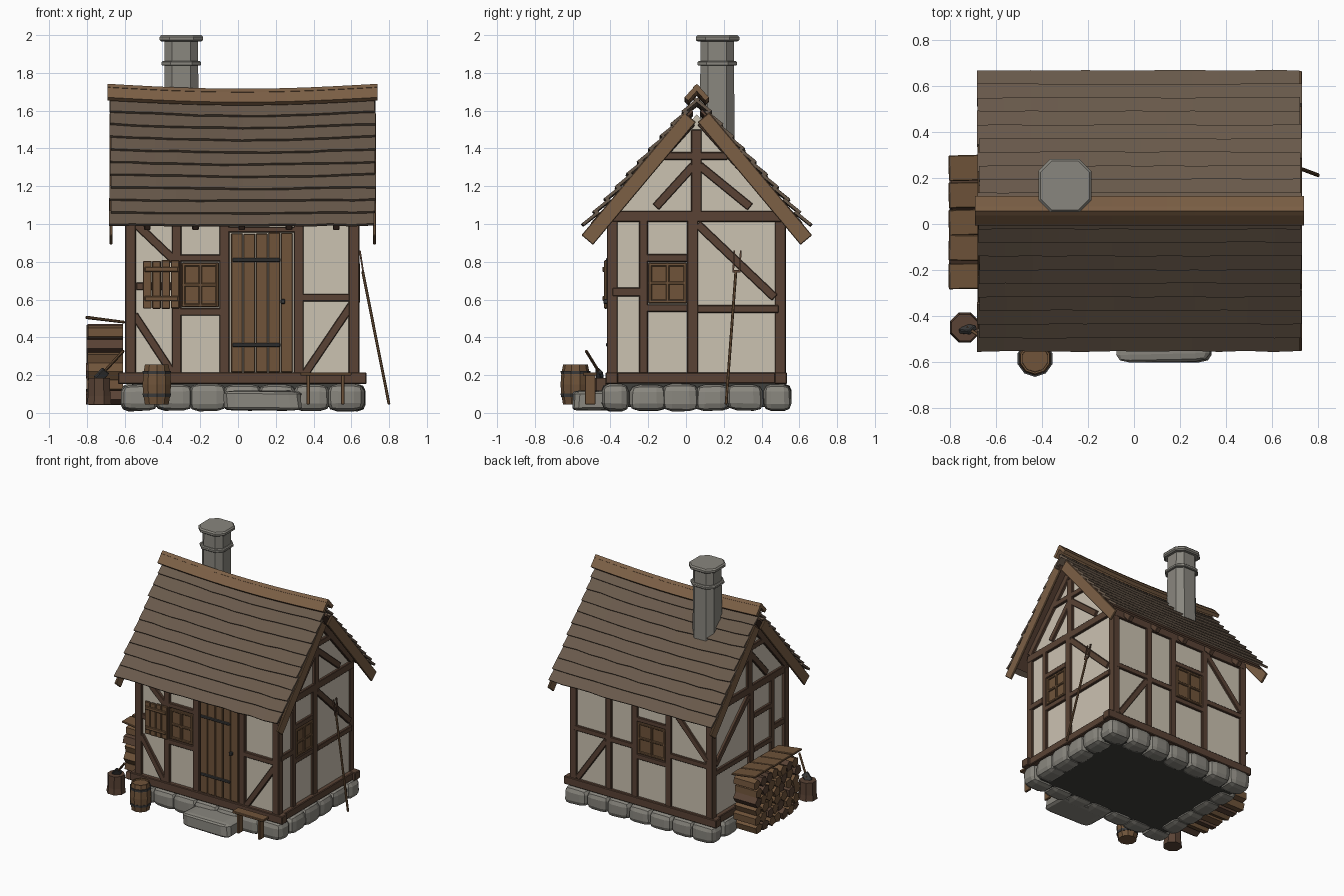
import bpy, bmesh, random
from math import sin, cos, pi
from mathutils import Vector, Matrix

if "Cube" in bpy.data.objects:
    bpy.data.objects.remove(bpy.data.objects["Cube"])

random.seed(4)
R = random.uniform
COL = dict(timber=(.10, .055, .035), plaster=(.60, .54, .44), plank=(.16, .088, .042), roof=(.14, .10, .07),
           ridge=(.20, .115, .06), stone=(.25, .24, .21), iron=(.045, .045, .045), floor=(.05, .05, .045))
MAT = {}
for k, c in COL.items():
    MAT[k] = bpy.data.materials.new(k)
    MAT[k].diffuse_color = (*c, 1)


def finish(name, bm, mat):
    bmesh.ops.recalc_face_normals(bm, faces=bm.faces)
    me = bpy.data.meshes.new(name)
    bm.to_mesh(me)
    bm.free()
    me.materials.append(MAT[mat])
    ob = bpy.data.objects.new(name, me)
    bpy.context.collection.objects.link(ob)
    return ob


def bar(name, p, q, w, t, normal, mat, bevel=.004):
    """Squared board from p to q: w wide, t thick along the normal."""
    p, q, n = Vector(p), Vector(q), Vector(normal)
    x = (q - p).normalized()
    y = n.cross(x).normalized()
    z = x.cross(y)
    bm = bmesh.new()
    bmesh.ops.create_cube(bm, size=1, matrix=Matrix.Diagonal(((q - p).length, w, t, 1)))
    if bevel:
        bmesh.ops.bevel(bm, geom=bm.edges[:], offset=bevel, segments=1, affect='EDGES')
    m = Matrix((x, y, z)).transposed().to_4x4()
    bmesh.ops.transform(bm, matrix=Matrix.Translation((p + q) / 2) @ m, verts=bm.verts)
    return finish(name, bm, mat)


def box(name, x0, x1, y0, y1, z0, z1, mat, bevel=.003):
    ym, zm = (y0 + y1) / 2, (z0 + z1) / 2
    return bar(name, (x0, ym, zm), (x1, ym, zm), y1 - y0, z1 - z0, (0, 0, 1), mat, bevel)


def loft(name, cx, cy, prof, rings, mat):
    """Stack scaled copies of a 2D profile at (z, radius)."""
    bm = bmesh.new()
    rows = [[bm.verts.new((cx + x * r, cy + y * r, z)) for x, y in prof] for z, r in rings]
    n = len(prof)
    for a, b in zip(rows, rows[1:]):
        for i in range(n):
            bm.faces.new((a[i], a[(i + 1) % n], b[(i + 1) % n], b[i]))
    bm.faces.new(rows[0])
    bm.faces.new(rows[-1])
    return finish(name, bm, mat)


def ngon(n):
    return [(cos(2 * pi * (i + .5) / n), sin(2 * pi * (i + .5) / n)) for i in range(n)]


def stone(name, c, size, b=.36):
    bm = bmesh.new()
    bmesh.ops.create_cube(bm, size=1)
    for v in bm.verts:
        v.co *= R(.93, 1.05)
    bmesh.ops.bevel(bm, geom=bm.edges[:], offset=b * .75, segments=2, profile=.5, affect='EDGES')
    bmesh.ops.transform(bm, matrix=Matrix.Translation(c) @ Matrix.Diagonal((*size, 1)), verts=bm.verts)
    finish(name, bm, 'stone')


# Stone footing and slab
box('floor_slab', -.56, .61, -.37, .49, .03, .16, 'floor')
for y in (-.375, .485):
    for i in range(7):
        stone('footing_stone', (-.525 + i * .183, y, .082), (R(.19, .215), .145, R(.135, .15)))
for x in (-.545, .60):
    for i in range(4):
        stone('footing_stone', (x, -.2 + i * .17, .082), (.15, R(.18, .2), R(.135, .15)))
stone('door_step', (.13, -.485, .065), (.41, .23, .105), .2)

# Plaster body: gabled outline pushed along x
bm = bmesh.new()
outline = [(-.395, .16), (.513, .16), (.513, 1.07), (.057, 1.58), (-.395, 1.07)]
f = bm.faces.new([bm.verts.new((-.575, y, z)) for y, z in outline])
g = bmesh.ops.extrude_face_region(bm, geom=[f])['geom']
bmesh.ops.translate(bm, vec=(1.2, 0, 0), verts=[v for v in g if isinstance(v, bmesh.types.BMVert)])
finish('plaster_walls', bm, 'plaster')

# Timber frame, drawn flat on each wall as (a0, z0, a1, z1, width)
WALL = dict(front=(lambda a, z, o=0: (a, -.395 - o, z), (0, -1, 0)), back=(lambda a, z, o=0: (a, .507 + o, z), (0, 1, 0)),
            right=(lambda a, z, o=0: (.622 + o, a, z), (1, 0, 0)), left=(lambda a, z, o=0: (-.572 - o, a, z), (-1, 0, 0)))


def on_wall(name, wall, a0, z0, a1, z1, w, t=.044, o=0, mat='timber'):
    f, n = WALL[wall]
    return bar(name, f(a0, z0, o), f(a1, z1, o), w, t, n, mat)


FRONT = [(-.325, .2, -.325, 1.03, .05), (-.072, .2, -.072, 1.03, .052), (.322, .2, .322, 1.03, .052),
         (-.54, .67, -.34, .67, .04), (-.54, 1.0, -.34, .81, .045), (-.55, .52, -.34, .2, .042),
         (-.31, .82, -.09, .82, .035), (-.31, .535, -.09, .535, .04), (.34, .61, .6, .61, .04),
         (.35, .2, .6, .57, .042), (-.58, 1.03, .63, 1.03, .06), (-.08, .97, .33, .97, .03)]
BACK = [(.3, .2, .3, 1.03, .05), (.075, .2, .075, 1.03, .05), (-.215, .2, -.215, 1.03, .05),
        (.3, .61, .6, .61, .04), (.57, .22, .32, .58, .042), (.09, .6, .3, .6, .04),
        (-.2, .53, .06, .53, .04), (-.2, .82, .06, .82, .035), (-.55, .61, -.22, .61, .04),
        (-.23, 1.0, -.55, .65, .045), (-.58, 1.03, .63, 1.03, .06)]
SIDE = [(.035, .2, .035, 1.03, .058), (-.41, 1.04, .51, 1.04, .058), (.055, 1.06, .055, 1.5, .055),
        (-.13, 1.36, .22, 1.36, .042), (.07, 1.31, .34, 1.09, .045), (.04, 1.31, -.16, 1.09, .045),
        (.06, 1.0, .47, .61, .045), (.06, .55, .49, .55, .04), (-.39, 1.07, .03, 1.54, .05), (.5, 1.07, .08, 1.54, .05)]
BAY = [(-.225, .2, -.225, 1.03, .045), (-.21, .82, .01, .82, .04), (-.21, .555, .01, .555, .04), (-.39, .64, -.24, .64, .045)]
for wall, frame in dict(front=FRONT, back=BACK, right=SIDE + BAY, left=SIDE + BAY).items():
    for beam in frame:
        on_wall(wall + '_timber', wall, *beam)
for x0, y0 in ((-.597, -.418), (.586, -.418), (-.597, .472), (.575, .472)):
    box('corner_post', x0, x0 + .056, y0, y0 + .056, .2, 1.05, 'timber')
for y in (-.395, .5):
    box('long_sill', -.635, .68, y - .032, y + .035, .152, .215, 'timber', .005)
for x in (-.575, .625):
    box('side_sill', x - .035, x + .035, -.425, .53, .155, .213, 'timber', .005)

# Windows: board, rim and glazing bars
for wall, a0, a1, z0, z1 in (('front', -.298, -.1, .56, .795), ('back', -.19, .05, .555, .8), ('right', -.2, .005, .58, .795)):
    am, zm = (a0 + a1) / 2, (z0 + z1) / 2
    on_wall('window_board', wall, a0, zm, a1, zm, z1 - z0, .02, .003, 'plank')
    for a in (a0 + .01, am, a1 - .01):
        on_wall('window_upright', wall, a, z0, a, z1, .018, .02, .013, 'plank')
    for z in (z0 + .01, zm, z1 - .01):
        on_wall('window_crossbar', wall, a0, z, a1, z, .018, .018, .013, 'plank')

# Open shutter
for i in range(4):
    a = -.48 + i * .049
    on_wall('shutter_board', 'front', a, .55 + R(0, .006), a, .81 - R(0, .006), .046, .016, .03, 'plank')
for z in (.605, .76):
    on_wall('shutter_batten', 'front', -.495, z, -.315, z, .026, .012, .042, 'plank')

# Door with straps and knob
for i in range(5):
    a = -.006 + i * .066
    on_wall('door_board', 'front', a, .215, a, .955 - R(0, .008), .062, .03, .004, 'plank')
for z in (.36, .81):
    on_wall('door_strap', 'front', -.03, z, .225, z, .02, .012, .022, 'iron')
on_wall('door_knob', 'front', .225, .59, .25, .59, .025, .025, .03, 'iron')

# Roof: each course is a sagging strip laid on the slope
LEN, YR, ZR = .885, .057, 1.652


def slope(s, d, n):
    return YR + s * (d * .667 + n * .745), ZR - d * .745 + n * .667


def strip(name, s, x0, x1, d0, d1, n0, n1, t, mat, wob=0):
    bm, rows, k = bmesh.new(), [], 12
    for i in range(k + 1):
        u = i / k
        x = x0 + (x1 - x0) * u
        e = R(-wob, wob)
        ring = []
        for d, n in ((d0, n0), (d1 + e, n1), (d1 + e, n1 - t), (d0, n0 - t)):
            y, z = slope(s, d, n)
            sag = .026 * sin(pi * u) - .008
            ring.append(bm.verts.new((x, y, z - sag * (1 - .85 * max(d, 0) / LEN))))
        rows.append(ring)
    for a, b in zip(rows, rows[1:]):
        for j in range(4):
            bm.faces.new((a[j], a[(j + 1) % 4], b[(j + 1) % 4], b[j]))
    bm.faces.new(rows[0])
    bm.faces.new(rows[-1])
    return finish(name, bm, mat)


for s in (-1, 1):
    for i in range(10):
        d = i * LEN / 10
        strip('roof_course', s, -.677 + R(-.006, .006), .724 + R(-.006, .006), d - .012, d + LEN / 10 + .008,
              .002, .02, .016, 'roof', .004)
    strip('roof_deck', s, -.66, .71, .06, LEN - .03, -.014, -.014, .014, 'timber')
    strip('ridge_board', s, -.69, .738, -.061, .035, .055, .055, .026, 'ridge')
    for x in (-.672, .722):
        bar('barge_board', (x, YR - s * .58, .915), (x, YR - s * .035, 1.565), .08, .016, (1, 0, 0), 'ridge')
    for x in (-.48, -.225, .02, .27, .52):
        bar('rafter_tail', (x, *slope(s, .55, -.05)), (x, *slope(s, .855, -.05)), .035, .045,
            (0, s * .745, .667), 'timber')

# Chimney with chamfered corners
c = .55
OCT = [(1, -c), (1, c), (c, 1), (-c, 1), (-1, c), (-1, -c), (-c, -1), (c, -1)]
loft('chimney_shaft', -.3, .165, OCT, [(1.2, .096), (1.5, .092), (1.98, .088)], 'stone')
loft('chimney_band', -.3, .165, OCT, [(1.838, .1), (1.843, .105), (1.857, .105), (1.863, .098)], 'stone')
loft('chimney_cap', -.3, .167, OCT, [(1.966, .105), (1.974, .115), (1.99, .115), (2.0, .106)], 'stone')

# Barrel
loft('barrel', -.43, -.585, ngon(10), [(.045, .066), (.1, .076), (.15, .079), (.2, .076), (.255, .066), (.255, .058), (.243, .057)], 'plank')
for z in (.085, .205):
    loft('barrel_hoop', -.43, -.585, ngon(10), [(z, .077), (z + .018, .079)], 'iron')

# Bench
box('bench_seat', .33, .6, -.545, -.47, .197, .215, 'plank')
for x in (.372, .555):
    box('bench_leg', x - .009, x + .009, -.535, -.48, .045, .2, 'plank')

# Chopping block and axe
loft('chopping_block', -.735, -.45, ngon(8), [(.045, .07), (.09, .064), (.185, .062)], 'timber')
bar('axe_handle', (-.725, -.45, .2), (-.605, -.53, .33), .014, .014, (0, 0, 1), 'plank', .003)
bar('axe_head', (-.745, -.455, .175), (-.7, -.46, .225), .022, .05, (.5, .5, -.6), 'iron')

# Stacked split logs under loose boards
for row in range(6):
    for i in range(7):
        y, z = -.235 + i * .078 + (row % 2) * .02, .083 + row * .069
        prof, ang = [], R(0, 6)
        for k in range(5):
            r = .042 * R(.85, 1.1)
            prof.append((r * cos(ang + k * 1.2566), r * sin(ang + k * 1.2566)))
        log = loft('split_log', 0, 0, prof, [(0, 1), (R(.17, .195), 1)], random.choice(('plank', 'timber', 'plank')))
        log.matrix_world = Matrix.Translation((-.61, y, z)) @ Matrix.Rotation(-pi / 2, 4, 'Y')
for i in range(5):
    y = -.225 + i * .118
    bar('pile_board', (-.805, y + R(-.008, .008), .504 + R(-.004, .004)), (-.6, y, .48), .112, .014, (0, 0, 1), 'plank')

# Pitchfork leaning on the right gable
bar('fork_pole', (.80, .212, .045), (.66, .264, .75), .015, .015, (1, 0, 0), 'plank')
bar('fork_bar', (.662, .245, .75), (.662, .288, .75), .012, .012, (1, 0, 0), 'timber', 0)
for y in (.25, .284):
    bar('fork_tine', (.662, y, .75), (.645, y + .006, .86), .009, .009, (1, 0, 0), 'timber', 0)

for m in bpy.data.materials:
    if m.users and not m.is_grease_pencil:
        m.use_nodes = True
        m.node_tree.nodes["Principled BSDF"].inputs["Base Color"].default_value = m.diffuse_color
